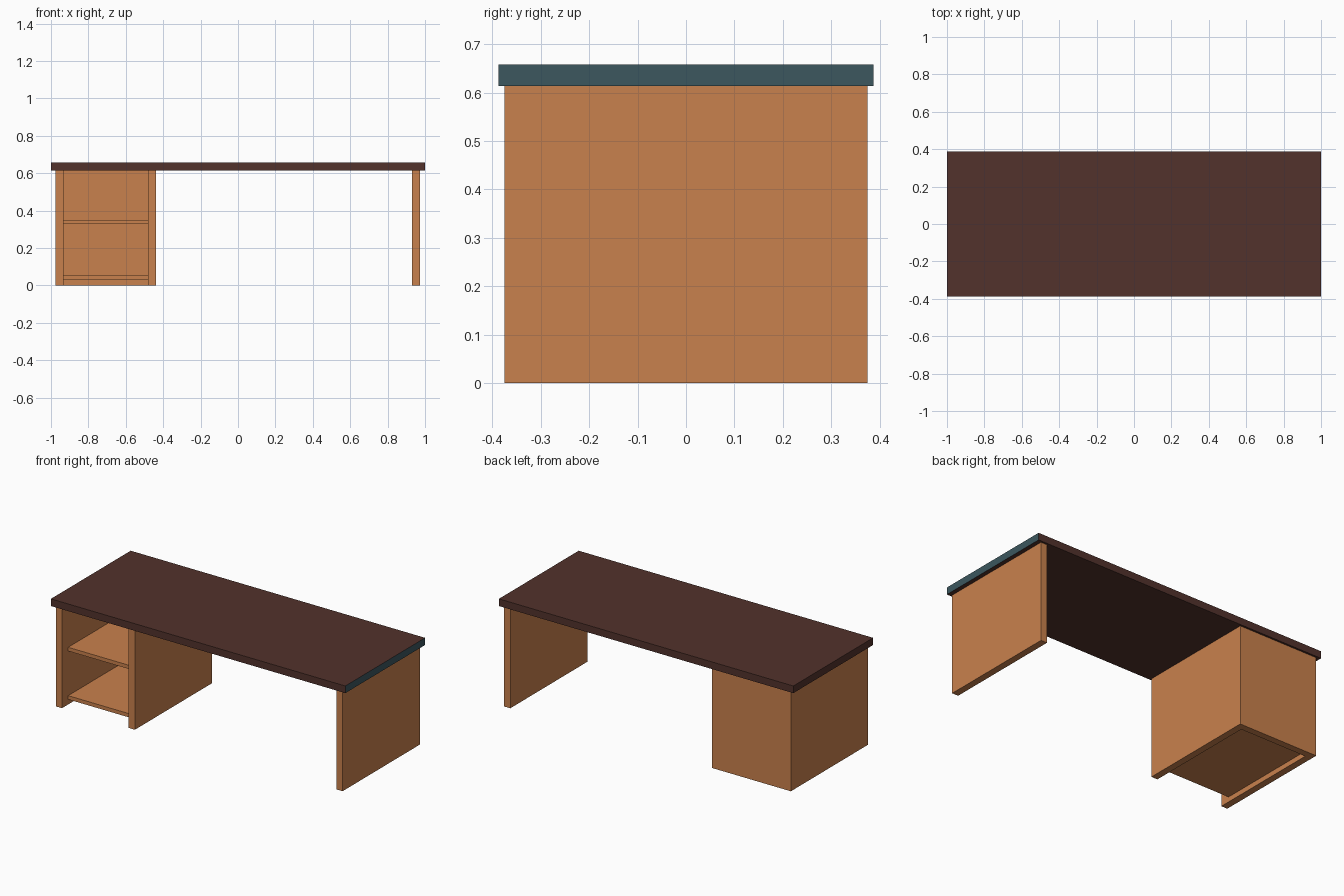
import bpy
import bmesh

if "Cube" in bpy.data.objects:
    bpy.data.objects.remove(bpy.data.objects["Cube"])


def material(name, rgb):
    m = bpy.data.materials.new(name)
    m.diffuse_color = (*rgb, 1)
    m.use_nodes = True
    m.node_tree.nodes["Principled BSDF"].inputs["Base Color"].default_value = m.diffuse_color
    return m


ORANGE = material("orange_wood", (0.584, 0.220, 0.074))
BROWN = material("dark_brown_wood", (0.084, 0.032, 0.025))
TEAL = material("teal_edge", (0.045, 0.095, 0.114))


def box(name, x, y, z, *mats):
    """Axis-aligned box from (min, max) ranges."""
    bm = bmesh.new()
    bmesh.ops.create_cube(bm, size=1)
    for v in bm.verts:
        for i, (lo, hi) in enumerate((x, y, z)):
            v.co[i] = hi if v.co[i] > 0 else lo
    me = bpy.data.meshes.new(name)
    bm.to_mesh(me)
    bm.free()
    for m in mats:
        me.materials.append(m)
    ob = bpy.data.objects.new(name, me)
    bpy.context.collection.objects.link(ob)
    return ob


H = 0.614    # underside of the top
D = 0.375    # half depth of the panels
T = 0.042    # panel thickness

# Desk top, with the right end edge in teal
top = box("desk_top", (-1, 1), (-0.387, 0.387), (H, 0.658), BROWN, TEAL)
for p in top.data.polygons:
    p.material_index = 1 if p.normal.x > 0.9 else 0

# Upright panels
for name, x in (("cabinet_left_side", -0.975), ("cabinet_right_side", -0.480),
                ("right_leg_panel", 0.931)):
    box(name, (x, x + T), (-D, D), (0, H), ORANGE)

# Cabinet back and shelves between the sides
inner = (-0.933, -0.480)
box("cabinet_back", inner, (D - T, D), (0, H), ORANGE)
for name, z in (("bottom_shelf", 0.031), ("middle_shelf", 0.328)):
    box(name, inner, (-0.315, D - T), (z, z + 0.023), ORANGE)
